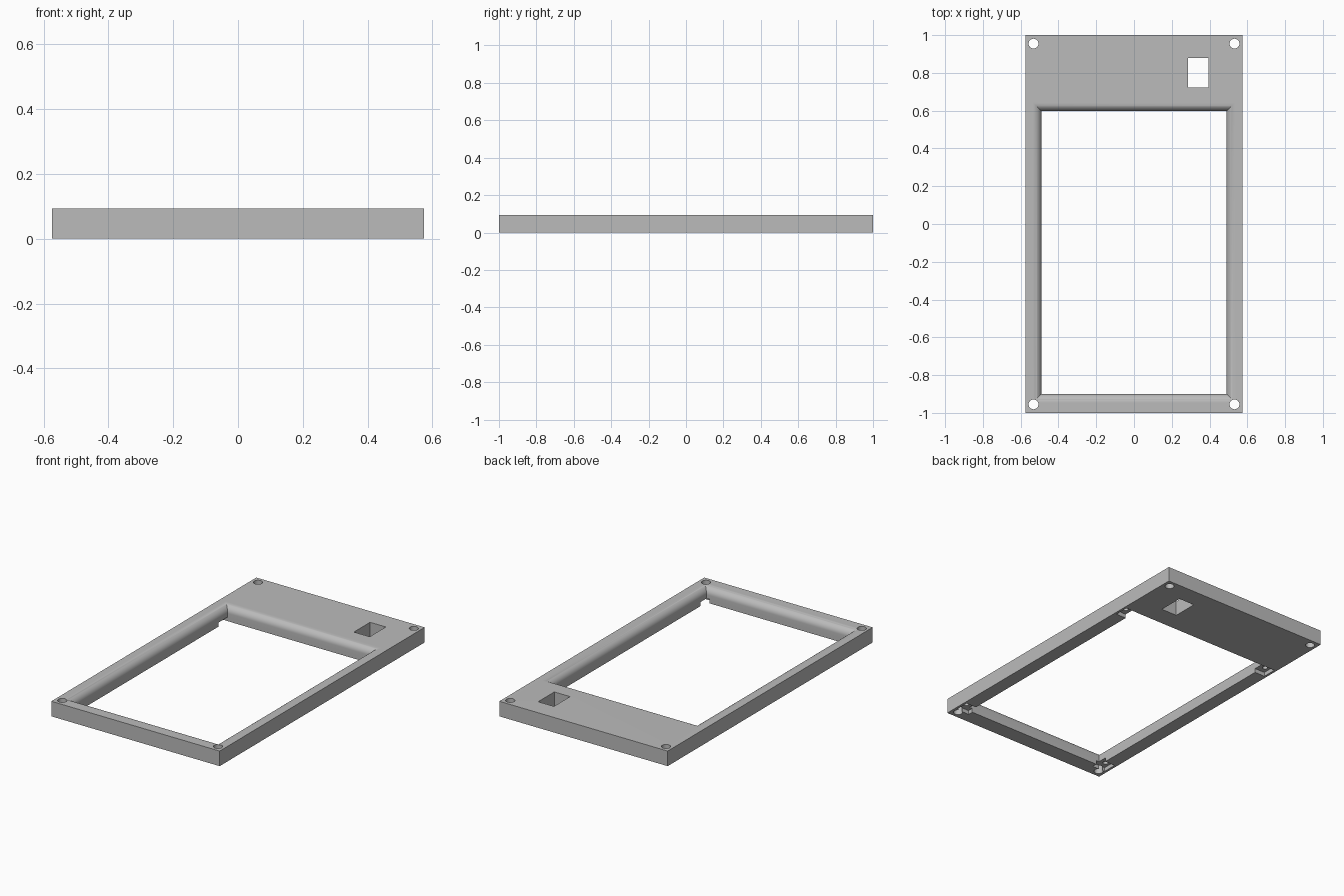
import bpy, bmesh, math

cube = bpy.data.objects.get("Cube")
if cube:
    bpy.data.objects.remove(cube, do_unlink=True)

W, L, H = 0.575, 1.0, 0.093              # half width, half length, thickness
OX, OY0, OY1 = 0.49, -0.90, 0.598        # window opening
R = 0.045                                # rounded lip of the window

grey = bpy.data.materials.new("plain_grey")
grey.use_nodes = True
colour = (0.5, 0.5, 0.5, 1)
grey.diffuse_color = colour
grey.node_tree.nodes["Principled BSDF"].inputs["Base Color"].default_value = colour


def make_object(name, bm):
    bmesh.ops.recalc_face_normals(bm, faces=bm.faces)
    mesh = bpy.data.meshes.new(name)
    bm.to_mesh(mesh)
    bm.free()
    mesh.materials.append(grey)
    obj = bpy.data.objects.new(name, mesh)
    bpy.context.collection.objects.link(obj)
    return obj


def box(name, x0, x1, y0, y1, z0, z1):
    bm = bmesh.new()
    bmesh.ops.create_cube(bm, size=1)
    for v in bm.verts:
        v.co.x = x1 if v.co.x > 0 else x0
        v.co.y = y1 if v.co.y > 0 else y0
        v.co.z = z1 if v.co.z > 0 else z0
    return make_object(name, bm)


def cylinder(name, x, y, z0, z1, radius):
    bm = bmesh.new()
    bmesh.ops.create_cone(bm, cap_ends=True, segments=32, radius1=radius,
                          radius2=radius, depth=z1 - z0)
    bmesh.ops.translate(bm, verts=bm.verts, vec=(x, y, (z0 + z1) / 2))
    return make_object(name, bm)


def window_cutter():
    # Rectangular rings that flare outwards along a quarter round
    profile = [(0, -0.1)]
    steps = 12
    for i in range(steps + 1):
        a = math.pi / 2 * i / steps
        profile.append((R * (1 - math.cos(a)), H - R + R * math.sin(a)))
    profile.append((R, H + 0.1))
    bm = bmesh.new()
    rings = []
    for d, z in profile:
        corners = [(-OX - d, OY0 - d), (OX + d, OY0 - d),
                   (OX + d, OY1 + d), (-OX - d, OY1 + d)]
        rings.append([bm.verts.new((x, y, z)) for x, y in corners])
    for low, high in zip(rings, rings[1:]):
        for i in range(4):
            j = (i + 1) % 4
            bm.faces.new((low[i], low[j], high[j], high[i]))
    bm.faces.new(rings[0])
    bm.faces.new(rings[-1])
    return make_object("window_cutter", bm)


# Plate, window and small rectangular slot
frame = box("bezel_frame", -W, W, -L, L, 0, H)
cutters = [window_cutter(), box("slot_cutter", 0.286, 0.394, 0.722, 0.88, -0.1, 0.2)]

for side in (-1, 1):
    # Corner mounting holes
    for y in (-0.955, 0.955):
        cutters.append(cylinder("corner_hole", side * 0.532, y, -0.1, 0.2, 0.026))
    # Recessed screw seats under the side rails
    for y in (-0.888, 0.554):
        xs = sorted((side * 0.47, side * 0.56))
        cutters.append(box("seat_cutter", *xs, y - 0.045, y + 0.045, -0.1, 0.025))
        cutters.append(cylinder("screw_hole", side * 0.528, y, 0.01, 0.055, 0.015))

for c in cutters:
    c.hide_render = True
    mod = frame.modifiers.new(c.name, "BOOLEAN")
    mod.operation = "DIFFERENCE"
    mod.solver = "EXACT"
    mod.object = c

# Bake the cuts and remove the cutters
bpy.context.view_layer.update()
graph = bpy.context.evaluated_depsgraph_get()
baked = bpy.data.meshes.new_from_object(frame.evaluated_get(graph))
frame.modifiers.clear()
frame.data = baked
for c in cutters:
    bpy.data.objects.remove(c, do_unlink=True)

bpy.ops.object.select_all(action="DESELECT")
frame.select_set(True)
bpy.context.view_layer.objects.active = frame
bpy.ops.object.shade_smooth_by_angle(angle=math.radians(30))
